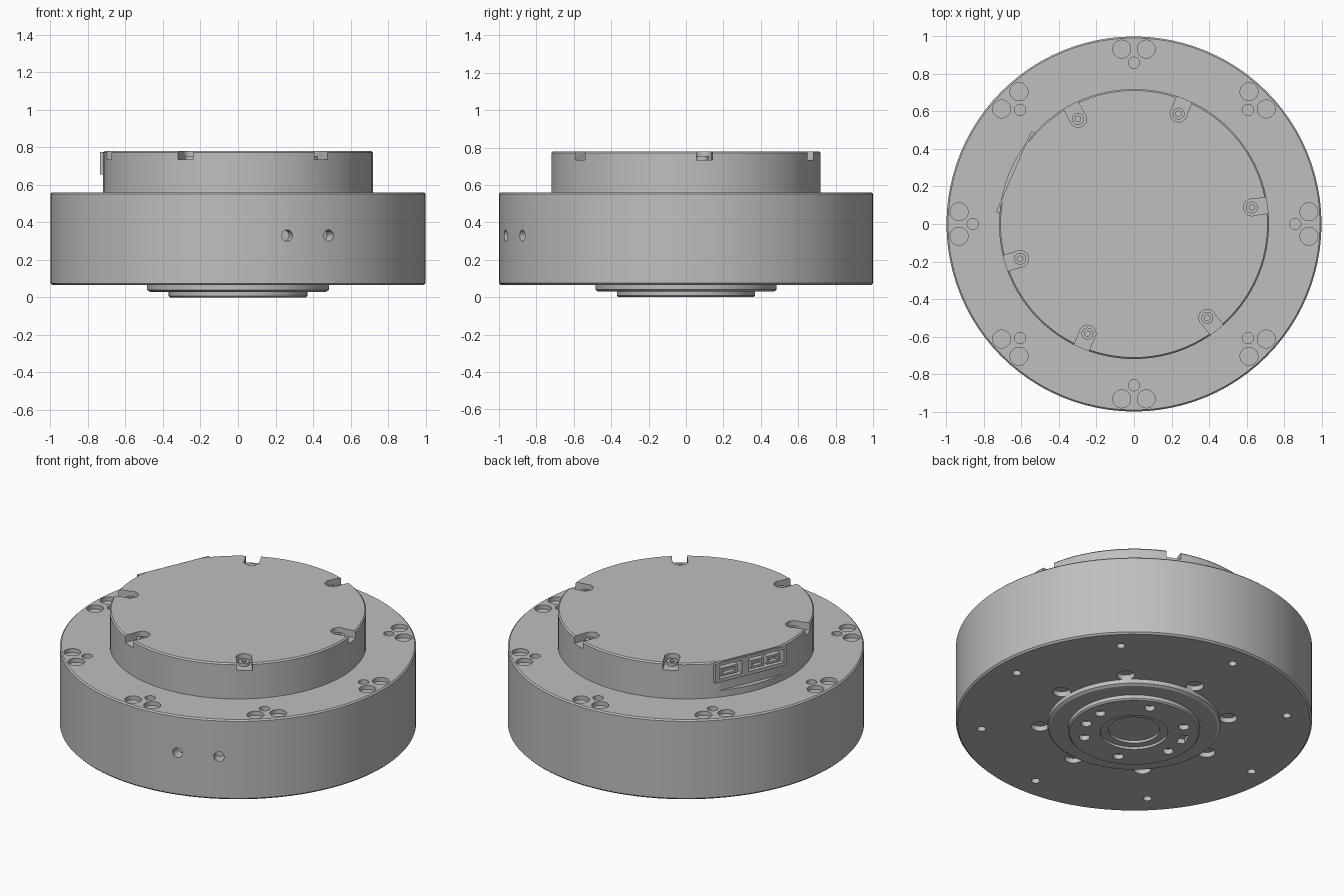
import bpy, bmesh
from math import radians, pi
from mathutils import Matrix, Vector

cube = bpy.data.objects.get("Cube")
if cube:
    bpy.data.objects.remove(cube, do_unlink=True)

metal = bpy.data.materials.new("brushed grey")
metal.use_nodes = True
metal.diffuse_color = (0.52, 0.52, 0.52, 1)
metal.node_tree.nodes["Principled BSDF"].inputs["Base Color"].default_value = metal.diffuse_color


def make(name, bm):
    mesh = bpy.data.meshes.new(name)
    bm.to_mesh(mesh)
    bm.free()
    mesh.materials.append(metal)
    obj = bpy.data.objects.new(name, mesh)
    bpy.context.collection.objects.link(obj)
    return obj


def lathe(name, profile, sides=96):
    """Closed solid of revolution from (radius, height) points, bottom to top."""
    bm = bmesh.new()
    rings = []
    for r, z in profile:
        rings.append([bm.verts.new(Matrix.Rotation(2 * pi * i / sides, 3, 'Z') @ Vector((r, 0, z)))
                      for i in range(sides)])
    for low, high in zip(rings, rings[1:]):
        for i in range(sides):
            j = (i + 1) % sides
            bm.faces.new((low[i], low[j], high[j], high[i]))
    bm.faces.new(reversed(rings[0]))
    bm.faces.new(rings[-1])
    return make(name, bm)


def polar(angle, r, z, t=0):
    """Frame at a bearing: local x points outward, local y runs along the rim."""
    return Matrix.Rotation(radians(angle), 4, 'Z') @ Matrix.Translation((r, t, z))


def rod(bm, frame, radius, length, sides=20):
    bmesh.ops.create_cone(bm, cap_ends=True, segments=sides, radius1=radius,
                          radius2=radius, depth=length, matrix=frame)


def box(bm, frame, size):
    bmesh.ops.create_cube(bm, size=1, matrix=frame @ Matrix.Diagonal((*size, 1)))


def cut(obj, bm):
    """Subtract the shapes in bm from obj."""
    cutter = make("cutter", bm)
    cutter.hide_render = True
    mod = obj.modifiers.new("cut", 'BOOLEAN')
    mod.operation, mod.solver, mod.object = 'DIFFERENCE', 'EXACT', cutter
    bpy.context.view_layer.objects.active = obj
    bpy.ops.object.modifier_apply(modifier=mod.name)
    bpy.data.objects.remove(cutter, do_unlink=True)


def smooth(obj):
    bpy.ops.object.select_all(action='DESELECT')
    obj.select_set(True)
    bpy.context.view_layer.objects.active = obj
    bpy.ops.object.shade_smooth_by_angle(angle=radians(30))


# Main drum with screw recesses around both faces
BASE, DECK, TOP = 0.065, 0.56, 0.78
drum = lathe("main_drum", [(0.99, BASE), (1, BASE + 0.01), (1, DECK - 0.008), (0.992, DECK)])
holes = bmesh.new()
for k in range(8):
    a = 45 * k
    for side in (-4, 4):
        rod(holes, polar(a + side, 0.935, DECK), 0.048, 0.05)
    rod(holes, polar(a, 0.86, DECK), 0.03, 0.1)
    rod(holes, polar(a, 0.86, BASE), 0.024, 0.1)
    rod(holes, polar(a, 0.53, BASE), 0.05, 0.06)
# Pair of radial holes in the front wall
for a in (-74.8, -61.1):
    rod(holes, polar(a, 1, 0.33) @ Matrix.Rotation(pi / 2, 4, 'Y'), 0.03, 0.14)
cut(drum, holes)

# Raised rear cap
cap = lathe("rear_cap", [(0.72, DECK - 0.02), (0.72, TOP - 0.008), (0.712, TOP)])
notch_angles = (8, 68, 118, 197, 247, 308)
slots, wells = bmesh.new(), bmesh.new()
for a in notch_angles:
    box(slots, polar(a, 0.74, TOP), (0.2, 0.086, 0.09))
    rod(wells, polar(a, 0.635, TOP), 0.045, 0.09)
cut(cap, slots)
cut(cap, wells)

# Cap screws sitting in the notches
screws, sockets = bmesh.new(), bmesh.new()
for a in notch_angles:
    rod(screws, polar(a, 0.635, 0.742), 0.032, 0.026, 16)
    rod(sockets, polar(a, 0.635, 0.755), 0.016, 0.02, 6)
cap_screws = make("cap_screws", screws)
cut(cap_screws, sockets)

# Flat on the cap wall carrying the connector panel
PORT = 156.5
flat = bmesh.new()
box(flat, polar(PORT, 0.79, 0.7), (0.2, 0.6, 0.2))
cut(cap, flat)
plate = bmesh.new()
box(plate, polar(PORT, 0.685, 0.715), (0.03, 0.47, 0.12))
panel = make("connector_panel", plate)
ports = ((-0.135, 0.15), (0.1, 0.23))
for part in (cap, panel):
    pockets = bmesh.new()
    for t, width in ports:
        box(pockets, polar(PORT, 0.68, 0.717, t), (0.12, width, 0.08))
    cut(part, pockets)

# Plug housings inside the pockets
plugs, plug_mouths = bmesh.new(), bmesh.new()
for t, width in ((-0.135, 0.11), (0.05, 0.085), (0.155, 0.085)):
    box(plugs, polar(PORT, 0.65, 0.708, t), (0.07, width, 0.05))
    box(plug_mouths, polar(PORT, 0.69, 0.708, t), (0.06, width - 0.03, 0.026))
housings = make("plug_housings", plugs)
cut(housings, plug_mouths)

# Stepped output flange underneath
flange = lathe("output_flange", [(0.47, 0.03), (0.485, 0.04), (0.485, BASE + 0.015)])
hub = lathe("output_hub", [(0.362, 0), (0.37, 0.008), (0.37, 0.05)])
bolts = bmesh.new()
for a in [8 + 60 * k for k in range(6)] + [-20, 154, 158]:
    if a < 150 or a > 160:
        rod(bolts, polar(a, 0.285, 0), 0.03, 0.06)
box(bolts, polar(156, 0.285, 0), (0.045, 0.09, 0.06))
rod(bolts, Matrix.Identity(4), 0.19, 0.03, 48)
cut(hub, bolts)
bore = bmesh.new()
rod(bore, Matrix.Identity(4), 0.145, 0.06, 48)
cut(hub, bore)

for part in (drum, cap, cap_screws, flange, hub):
    smooth(part)
